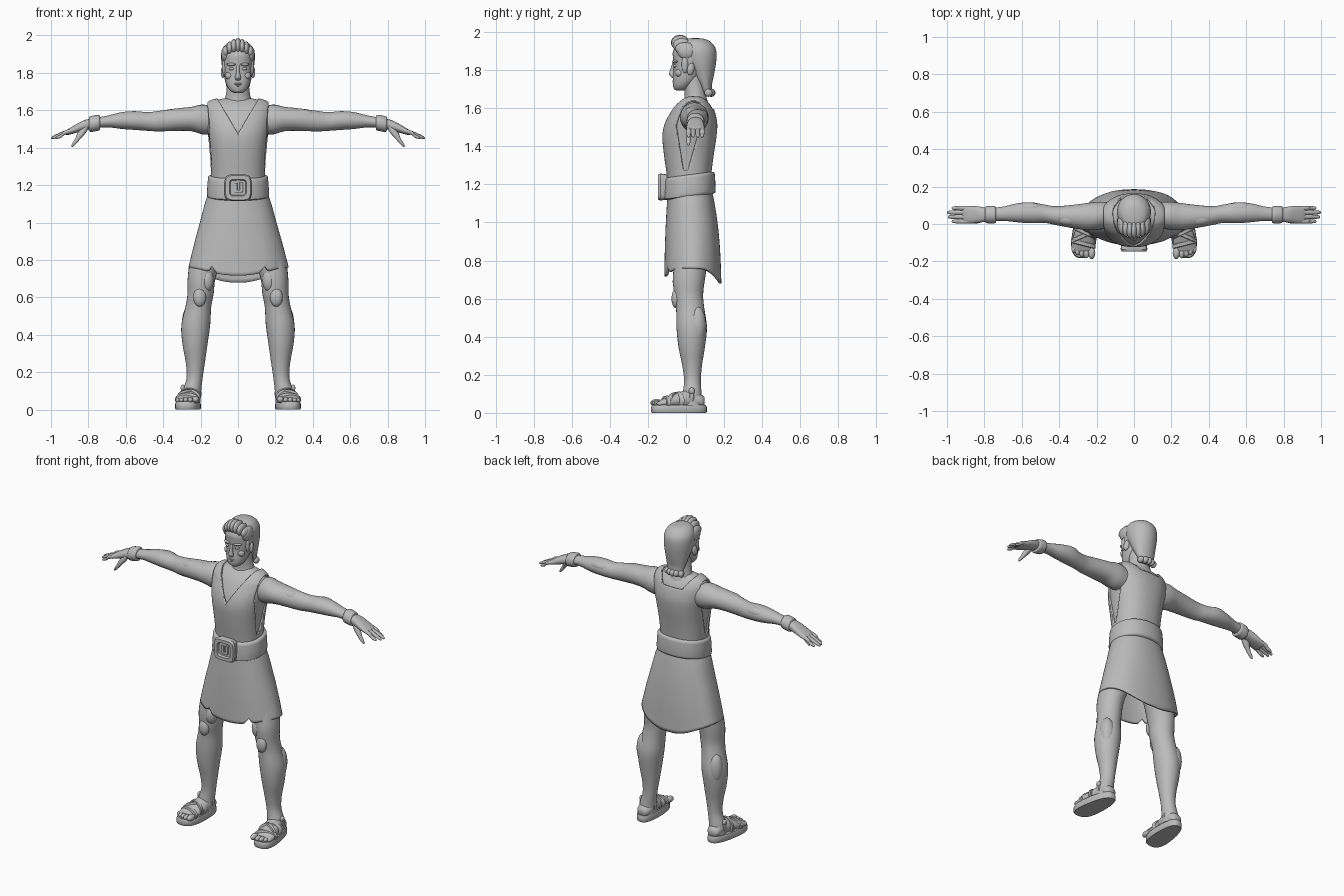
import bpy, bmesh, math
from mathutils import Vector, Matrix

grey = bpy.data.materials.new("stone_grey")
grey.diffuse_color = (0.5, 0.5, 0.5, 1)


def finish(name, bm, mirror=False, thick=0, angle=50):
    """Turn a bmesh into a smooth object, optionally mirrored across x."""
    bmesh.ops.recalc_face_normals(bm, faces=bm.faces)
    me = bpy.data.meshes.new(name)
    bm.to_mesh(me)
    bm.free()
    me.materials.append(grey)
    for p in me.polygons:
        p.use_smooth = True
    me.set_sharp_from_angle(angle=math.radians(angle))
    ob = bpy.data.objects.new(name, me)
    bpy.context.collection.objects.link(ob)
    if thick:
        m = ob.modifiers.new("thickness", 'SOLIDIFY')
        m.thickness, m.offset = thick, -1
    if mirror:
        m = ob.modifiers.new("mirror", 'MIRROR')
        m.use_mirror_merge = False
    return ob


def catmull(a, b, c, d, t):
    return tuple(0.5 * (2 * q + (r - p) * t + (2 * p - 5 * q + 4 * r - s) * t * t
                        + (3 * q - p - 3 * r + s) * t ** 3) for p, q, r, s in zip(a, b, c, d))


def loft(rings, axis='z', n=28, p=2.0, sub=4, caps=True, tweak=None):
    """Rings are (position along axis, centre u, centre v, radius u, radius v)."""
    k = len(rings)
    fine = [catmull(rings[max(i - 1, 0)], rings[i], rings[i + 1], rings[min(i + 2, k - 1)], j / sub)
            for i in range(k - 1) for j in range(sub)] + [rings[-1]]
    bm = bmesh.new()
    loops = []
    for t, cu, cv, ru, rv in fine:
        loop = []
        for i in range(n):
            a = 2 * math.pi * i / n
            c, s = math.cos(a), math.sin(a)
            u = cu + ru * math.copysign(abs(c) ** (2 / p), c)
            v = cv + rv * math.copysign(abs(s) ** (2 / p), s)
            co = {'z': (u, v, t), 'x': (t, u, v), 'y': (u, t, v)}[axis]
            loop.append(bm.verts.new(co))
        loops.append(loop)
    for a, b in zip(loops, loops[1:]):
        for i in range(n):
            j = (i + 1) % n
            bm.faces.new((a[i], a[j], b[j], b[i]))
    if caps:
        bm.faces.new(loops[0])
        bm.faces.new(loops[-1])
    if tweak:
        for v in bm.verts:
            v.co = tweak(v.co.copy())
    return bm


def ball(name, loc, size, mirror=False, rot=(0, 0, 0)):
    bm = bmesh.new()
    bmesh.ops.create_uvsphere(bm, u_segments=20, v_segments=12, radius=1)
    r = Matrix.Rotation(rot[2], 4, 'Z') @ Matrix.Rotation(rot[1], 4, 'Y') @ Matrix.Rotation(rot[0], 4, 'X')
    bm.transform(Matrix.Translation(loc) @ r @ Matrix.Diagonal((*size, 1)))
    return finish(name, bm, mirror)


# Torso: skin body, and the tunic top just outside it
torso = [(1.16, 0, .018, .142, .115), (1.24, 0, .016, .143, .116), (1.35, 0, .015, .15, .130),
         (1.45, 0, .018, .163, .142), (1.52, 0, .026, .175, .138), (1.58, 0, .034, .182, .118),
         (1.62, 0, .038, .178, .096), (1.652, 0, .042, .150, .066), (1.668, 0, .045, .09, .045)]
finish("torso_skin", loft([(z - .006, x, y, a - .009, b - .009) for z, x, y, a, b in torso], n=48, p=2.3))

bm = loft(torso, n=72, p=2.3, sub=6, caps=False)


def split(co, no):
    bmesh.ops.bisect_plane(bm, geom=bm.verts[:] + bm.edges[:] + bm.faces[:],
                           plane_co=co, plane_no=Vector(no).normalized())


for s in (-1, 1):
    split((0, 0, 1.475), (-1.7 * s, 0, 1))          # v neck
    split((0, 0, 1.49), (-1.5 * s, 0, 1))           # back scoop
    split((.13 * s, 0, 1.28), (s, 0, -.095))        # shoulder end of the strap
split((0, .045, 0), (0, 1, 0))
split((0, 0, 1.595), (0, 0, 1))
split((0, -.015, 1.28), (0, 1, .17))                # armhole front
split((0, .01, 1.28), (0, 1, -.3))                  # armhole back


def open_area(c):
    x, y, z = abs(c.x), c.y, c.z
    vneck = y < .045 and z > 1.475 + 1.7 * x
    scoop = y > .045 and z > 1.595 and z > 1.49 + 1.5 * x
    hole = x > .13 + .095 * (z - 1.28) and -.015 - .17 * (z - 1.28) < y < .01 + .3 * (z - 1.28)
    return vneck or scoop or (hole and z > 1.28)


bmesh.ops.delete(bm, geom=[f for f in bm.faces if open_area(f.calc_center_median())], context='FACES')
finish("tunic_top", bm, thick=.012)


# Skirt with a hem that dips front and back and has torn notches in front
def hem(co):
    x, y, z = co
    d = max(0, (1.15 - z) / .39)
    s = max(-1, min(1, (y - .035) / .15))
    drop = .08 * max(0, s) ** 3 + .045 * max(0, -s) ** 4
    notch = .035 * max(0, 1 - abs(abs(x) - .14) / .022) if s < 0 else 0
    co.z -= d ** 3 * drop - d ** 8 * notch
    ripple = 1 + .012 * d * math.cos(9 * math.atan2(y - .03, x))
    co.x *= ripple
    return co


skirt = [(1.16, 0, .02, .158, .118), (1.10, 0, .025, .178, .125), (1.0, 0, .03, .205, .136),
         (.88, 0, .034, .238, .145), (.76, 0, .036, .268, .150)]
finish("skirt", loft(skirt, n=96, p=2.2, sub=6, caps=False, tweak=hem), thick=.012)


# Belt and buckle
def belt_tilt(co):
    co.z += .13 * co.y
    return co


belt = [(1.13, 0, .018, .145, .118), (1.135, 0, .018, .160, .132), (1.15, 0, .018, .166, .137),
        (1.23, 0, .018, .161, .134), (1.245, 0, .018, .156, .128), (1.25, 0, .018, .14, .112)]
finish("belt", loft(belt, n=56, p=2.2, sub=2, tweak=belt_tilt))
buckle = [(-.10, 0, 1.186, .066, .066), (-.135, 0, 1.186, .072, .071), (-.147, 0, 1.186, .066, .065),
          (-.147, 0, 1.186, .046, .045), (-.134, 0, 1.186, .041, .04)]
finish("buckle", loft(buckle, 'y', n=40, p=5, sub=1), angle=35)
for x, w, z0, z1 in ((-.012, .008, 1.16, 1.21), (.018, .009, 1.165, 1.215), (.003, .02, 1.16, 1.175)):
    bar = [(z0, x, -.135, w, .008), (z1, x, -.135, w, .008)]
    finish("buckle_prong", loft(bar, n=16, p=4, sub=1))

# Arms, bracelets and hands
arm = [(.09, .05, 1.54, .06, .06), (.18, .045, 1.55, .074, .080), (.25, .040, 1.553, .072, .065),
       (.33, .040, 1.55, .062, .060), (.42, .045, 1.542, .050, .055), (.48, .055, 1.540, .049, .050),
       (.55, .06, 1.545, .056, .050), (.62, .06, 1.545, .051, .045), (.70, .055, 1.54, .038, .031),
       (.78, .05, 1.53, .035, .027)]
finish("arm", loft(arm, 'x'), True)
ball("upper_arm_muscle", (.34, .025, 1.572), (.075, .035, .034), True)
ball("forearm_muscle", (.56, .085, 1.56), (.07, .03, .03), True)
cuff = [(.738, .05, 1.533, .034, .030), (.74, .05, 1.533, .043, .040), (.752, .05, 1.533, .047, .043),
        (.782, .05, 1.527, .046, .043), (.794, .05, 1.526, .042, .039), (.796, .05, 1.526, .033, .028)]
finish("bracelet", loft(cuff, 'x', sub=2), True)
palm = [(.77, .05, 1.53, .033, .026), (.82, .05, 1.52, .042, .028), (.87, .05, 1.50, .047, .022),
        (.91, .05, 1.483, .045, .015), (.92, .05, 1.478, .03, .008)]
finish("palm", loft(palm, 'x', p=2.4), True)
for y, tip in ((.014, .975), (.038, .995), (.062, 1.0), (.085, .975)):
    finger = [(.88, y, 1.495, .011, .011), (.93, y, 1.478, .0125, .012), (tip - .03, y, 1.463, .011, .010),
              (tip - .006, y, 1.453, .008, .007), (tip, y, 1.45, .002, .002)]
    finish("finger", loft(finger, 'x', n=14), True)
thumb = [(1.52, .81, .035, .02, .022), (1.48, .835, .022, .022, .018), (1.45, .855, .015, .015, .013),
         (1.42, .877, .013, .011, .010), (1.405, .886, .013, .004, .004)]
finish("thumb", loft(thumb, n=16), True)

# Legs
leg = [(.96, .12, .03, .085, .09), (.80, .172, .025, .083, .088), (.70, .195, .015, .074, .084),
       (.62, .20, .014, .070, .076), (.55, .212, .022, .069, .074), (.45, .226, .030, .077, .080),
       (.35, .23, .030, .067, .070), (.25, .228, .032, .051, .052), (.17, .232, .034, .043, .044),
       (.10, .246, .032, .049, .050), (.04, .25, .03, .05, .058)]
finish("leg", loft(leg), True)
ball("kneecap", (.205, -.052, .60), (.034, .024, .05), True)
ball("thigh_muscle", (.165, -.035, .69), (.035, .035, .06), True)
ball("calf_muscle", (.255, .06, .46), (.045, .045, .10), True)
ball("ankle_bone", (.295, .03, .115), (.012, .016, .018), True)


# Feet and sandals; the outline narrows towards the heel
def sole_shape(co):
    f = max(0, min(1, (.11 - co.y) / .29))
    co.x = .25 + .027 * f + co.x * (.72 + .30 * f)
    return co


sole = [(0, 0, -.037, .070, .142), (.006, 0, -.037, .074, .146), (.03, 0, -.037, .074, .146),
        (.042, 0, -.037, .069, .141)]
finish("sandal_sole", loft(sole, n=48, p=2.6, sub=1, tweak=sole_shape), True, angle=40)
foot = [(.098, .25, .06, .022, .02), (.08, .25, .062, .04, .035), (.03, .25, .072, .05, .05),
        (-.04, .262, .066, .054, .042), (-.10, .272, .055, .061, .029), (-.145, .275, .048, .056, .016)]
finish("foot", loft(foot, 'y'), True)
for i, (x, y, r) in enumerate(((.226, -.155, .019), (.255, -.158, .015), (.279, -.153, .014),
                               (.302, -.145, .013), (.322, -.134, .012))):
    ball("toe", (x, y, .042 + r * .6), (r, r * 1.7, r), True)
for y, cx, cz, rx, rz, skew in ((-.105, .272, .054, .066, .035, .25), (-.06, .266, .062, .062, .044, -.45),
                                (-.045, .264, .065, .061, .045, .45), (.03, .25, .085, .055, .045, 0)):
    strap = [(y - .012, cx, cz, rx - .006, rz - .006), (y - .009, cx, cz, rx, rz),
             (y + .009, cx, cz, rx, rz + .002), (y + .012, cx, cz, rx - .006, rz - .006)]
    finish("sandal_strap", loft(strap, 'y', sub=1, tweak=lambda c: Vector(
        (c.x, c.y + skew * (c.x - cx), max(c.z, .03)))), True)

# Neck and head
neck = [(1.58, 0, .05, .11, .08), (1.63, 0, .05, .088, .066), (1.66, 0, .05, .07, .058),
        (1.72, 0, .045, .06, .056), (1.79, 0, .04, .058, .055)]
finish("neck", loft(neck), False)
head = [(1.692, 0, -.030, .022, .02), (1.702, 0, -.026, .038, .036), (1.72, 0, -.018, .053, .050),
        (1.75, 0, -.003, .066, .066), (1.80, 0, .015, .076, .080), (1.86, 0, .02, .080, .088),
        (1.90, 0, .02, .078, .088), (1.945, 0, .02, .055, .06)]
finish("head", loft(head, n=40, p=2.15))
nose = [(1.84, 0, -.062, .009, .008), (1.805, 0, -.069, .009, .013), (1.778, 0, -.073, .015, .016),
        (1.764, 0, -.067, .013, .011), (1.758, 0, -.062, .005, .005)]
finish("nose", loft(nose, n=20))
ball("eye", (.034, -.057, 1.822), (.015, .009, .008), True)
ball("brow", (.036, -.058, 1.845), (.026, .013, .008), True, (0, 0, .35))
ball("cheek", (.045, -.035, 1.785), (.024, .022, .022), True)
ball("upper_lip", (0, -.063, 1.742), (.026, .009, .005))
ball("lower_lip", (0, -.061, 1.732), (.022, .010, .006))
ball("chin", (0, -.050, 1.709), (.023, .016, .014))
ball("ear", (.079, .025, 1.805), (.012, .019, .032), True, (-.2, 0, .3))

# Hair: swept-back cap, nape curls, sideburns and a rolled quiff
hair = [(1.67, 0, .115, .045, .022), (1.72, 0, .102, .060, .034), (1.78, 0, .088, .074, .060),
        (1.85, 0, .072, .088, .087), (1.91, 0, .062, .089, .095), (1.948, 0, .054, .070, .076),
        (1.963, 0, .05, .045, .050), (1.968, 0, .05, .015, .016)]
finish("hair_cap", loft(hair, n=40))
for i in range(-2, 3):
    ball("nape_curl", (i * .024, .134 - .004 * i * i, 1.681), (.017, .021, .021))
ball("sideburn", (.073, -.005, 1.83), (.012, .018, .045), True)
for i in range(-3, 4):
    x = i * .022
    ball("quiff_lock", (x, -.032 + .0025 * i * i, 1.945 - .0035 * i * i), (.018, .047, .041 - .001 * i * i))
ball("temple_hair", (.066, .005, 1.90), (.024, .05, .045), True)
